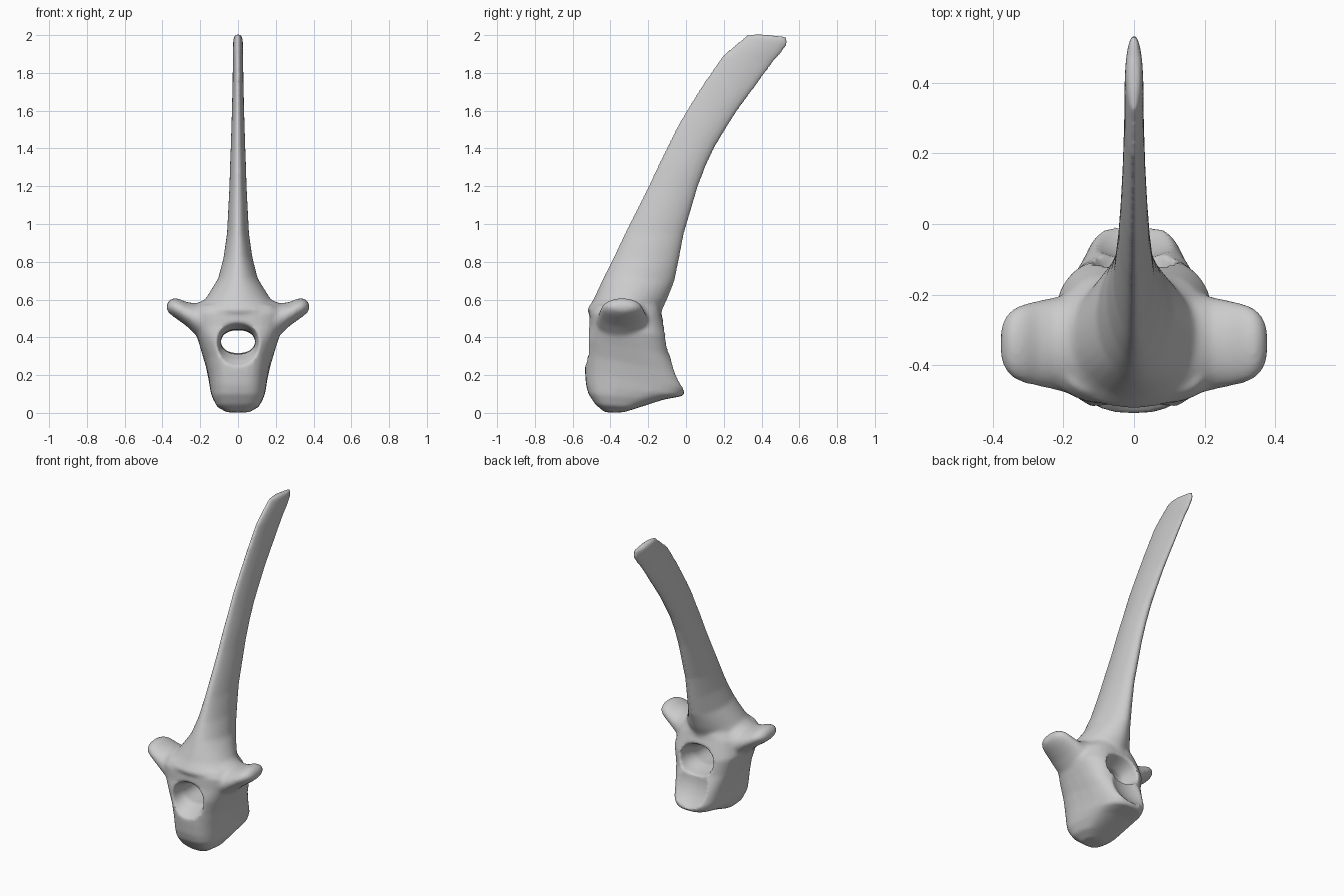
import bpy, bmesh, math
from mathutils import Vector

if "Cube" in bpy.data.objects:
    bpy.data.objects.remove(bpy.data.objects["Cube"])

bone = bpy.data.materials.new("bone_grey")
bone.use_nodes = True
bone.diffuse_color = (0.6, 0.6, 0.6, 1)
bone.node_tree.nodes["Principled BSDF"].inputs["Base Color"].default_value = (0.6, 0.6, 0.6, 1)


def loft(name, rings, power=2.0, n=32):
    """Closed skin over rings of (centre, long half axis, side half axis, taper)."""
    bm = bmesh.new()
    loops = []
    for c, u, v, taper in rings:
        loop = []
        for i in range(n):
            a = 2 * math.pi * i / n
            ca, sa = math.cos(a), math.sin(a)
            p = math.copysign(abs(ca) ** (2 / power), ca)
            q = math.copysign(abs(sa) ** (2 / power), sa) * (1 - taper * p)
            loop.append(bm.verts.new(Vector(c) + Vector(u) * p + Vector(v) * q))
        loops.append(loop)
    for lo, hi in zip(loops, loops[1:]):
        for i in range(n):
            j = (i + 1) % n
            bm.faces.new((lo[i], lo[j], hi[j], hi[i]))
    bm.faces.new(loops[0])
    bm.faces.new(loops[-1])
    bmesh.ops.recalc_face_normals(bm, faces=bm.faces)
    mesh = bpy.data.meshes.new(name)
    bm.to_mesh(mesh)
    bm.free()
    mesh.materials.append(bone)
    ob = bpy.data.objects.new(name, mesh)
    bpy.context.collection.objects.link(ob)
    return ob


def side_rings(rows):
    """Rings from front point (y, z), back point (y, z), half width, taper."""
    out = []
    for fy, fz, by, bz, w, taper in rows:
        out.append(((0, (fy + by) / 2, (fz + bz) / 2),
                    (0, (by - fy) / 2, (bz - fz) / 2), (w, 0, 0), taper))
    return out


# Rounded body below and around the canal
body = loft("vertebral_body", side_rings([
    (-.43, .003, -.33, .003, .06, 0), (-.48, .045, -.26, .025, .112, 0),
    (-.517, .10, -.12, .07, .138, .03), (-.53, .15, -.015, .09, .147, .03),
    (-.535, .22, .002, .13, .155, .02), (-.537, .31, -.035, .21, .172, 0),
    (-.535, .39, -.08, .31, .20, 0), (-.515, .46, -.095, .41, .23, .05),
    (-.51, .53, -.13, .52, .225, .15), (-.49, .57, -.14, .58, .18, .3)]), 3.0)

# Tall blade leaning backwards, ridged in front, flaring into the roof at its foot
spine = loft("spinous_process", side_rings([
    (-.50, .50, -.14, .47, .23, .25), (-.525, .545, -.125, .55, .22, .3),
    (-.49, .60, -.10, .60, .172, .2), (-.435, .72, -.06, .70, .105, .1),
    (-.385, .82, -.035, .82, .077, 0), (-.325, .95, -.01, .95, .058, -.1),
    (-.20, 1.20, .065, 1.20, .045, -.15), (-.15, 1.31, .105, 1.305, .042, -.15),
    (-.10, 1.41, .155, 1.41, .038, -.15), (-.05, 1.515, .21, 1.50, .035, -.15),
    (.005, 1.61, .27, 1.595, .032, -.15), (.10, 1.76, .37, 1.73, .029, -.1),
    (.19, 1.89, .455, 1.845, .027, 0), (.26, 1.95, .51, 1.91, .027, 0),
    (.32, 2.0, .54, 1.955, .025, 0), (.36, 2.007, .535, 1.992, .018, 0)]), 1.85)

# Knobbed side wings
wings = []
for side, label in ((1, "left"), (-1, "right")):
    rows = [(.08, .46, .13, .16), (.16, .485, .12, .148), (.22, .495, .085, .132),
            (.27, .522, .064, .122), (.31, .545, .058, .113), (.34, .558, .05, .10),
            (.362, .562, .036, .078), (.377, .56, .016, .045)]
    wings.append(loft(label + "_transverse_process", [
        ((side * x, -.338, z), (0, hy, 0), (0, 0, hz), 0) for x, z, hz, hy in rows], 2.0))

# Canal through the body, flared at both ends
canal = loft("canal_cutter", [((0, y, z), (rx, 0, 0), (0, 0, rz), 0) for y, z, rx, rz in (
    (-.70, .37, .12, .13), (-.53, .37, .115, .12), (-.49, .373, .103, .092),
    (-.43, .377, .092, .066), (-.22, .377, .09, .06), (-.15, .385, .11, .085),
    (-.05, .40, .13, .12), (.10, .42, .14, .14))], 2.2)

# Shallow dish in the rear face
bpy.ops.mesh.primitive_uv_sphere_add(segments=48, ring_count=24, radius=.235,
                                     location=(0, .135, .295))
dish = bpy.context.object
dish.name = "dish_cutter"

# Fuse the parts, carve, then soften into one surface
bpy.ops.object.select_all(action="DESELECT")
for ob in (body, spine, *wings):
    ob.select_set(True)
bpy.context.view_layer.objects.active = body
bpy.ops.object.join()
body.name = "vertebra"


def apply(kind, **settings):
    mod = body.modifiers.new(kind.lower(), kind)
    for key, value in settings.items():
        setattr(mod, key, value)
    bpy.ops.object.modifier_apply(modifier=mod.name)


apply("REMESH", mode="VOXEL", voxel_size=.01)
for cutter in (canal, dish):
    apply("BOOLEAN", operation="DIFFERENCE", solver="EXACT", object=cutter)
    bpy.data.objects.remove(cutter)
apply("REMESH", mode="VOXEL", voxel_size=.009)
apply("SMOOTH", factor=.5, iterations=6)
body.data.materials.clear()
body.data.materials.append(bone)
bpy.ops.object.shade_smooth_by_angle(angle=math.radians(50))
